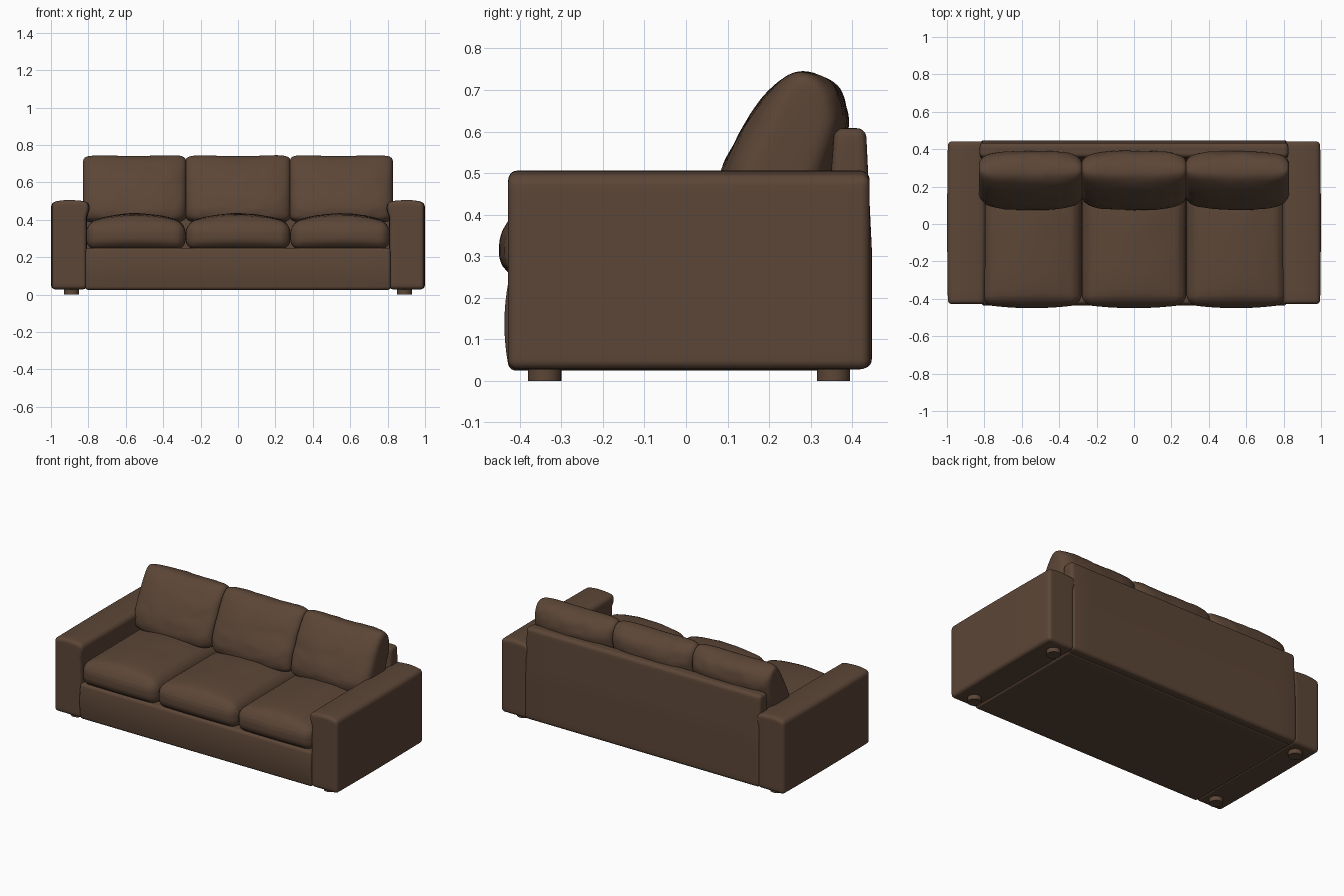
import bpy, bmesh, math
from mathutils import Vector, noise

if "Cube" in bpy.data.objects:
    bpy.data.objects.remove(bpy.data.objects["Cube"])

brown = bpy.data.materials.new("brown leather")
brown.diffuse_color = (0.107, 0.061, 0.038, 1)
brown.use_nodes = True
brown.node_tree.nodes["Principled BSDF"].inputs["Base Color"].default_value = brown.diffuse_color


def finish(name, bm):
    bmesh.ops.recalc_face_normals(bm, faces=bm.faces)
    me = bpy.data.meshes.new(name)
    bm.to_mesh(me)
    bm.free()
    me.materials.append(brown)
    ob = bpy.data.objects.new(name, me)
    bpy.context.collection.objects.link(ob)
    bpy.context.view_layer.objects.active = ob
    ob.select_set(True)
    bpy.ops.object.shade_smooth_by_angle(angle=math.radians(40))
    ob.select_set(False)
    return ob


def soft_box(name, lo, hi, r, shape=None, cuts=12):
    """Rounded box, sliced into a grid; shape(co, u, v, w) then offsets each point."""
    lo, hi = Vector(lo), Vector(hi)
    mid, half = (lo + hi) / 2, (hi - lo) / 2
    bm = bmesh.new()
    bmesh.ops.create_cube(bm, size=2)
    for v in bm.verts:
        v.co = Vector([mid[i] + v.co[i] * half[i] for i in range(3)])
    bmesh.ops.bevel(bm, geom=bm.edges[:], offset=r, segments=5, profile=0.5,
                    affect='EDGES', clamp_overlap=True)
    if shape:
        for axis in range(3):
            n = Vector([float(i == axis) for i in range(3)])
            for k in range(1, cuts):
                p = lo + (hi - lo) * (k / cuts)
                bmesh.ops.bisect_plane(bm, geom=bm.verts[:] + bm.edges[:] + bm.faces[:],
                                       plane_co=p, plane_no=n, dist=1e-5)
        for v in bm.verts:
            q = [(v.co[i] - mid[i]) / half[i] for i in range(3)]
            v.co += Vector(shape(v.co.copy(), *q))
    return finish(name, bm)


# Base with softly bulging front
soft_box("base", (-0.815, -0.425, 0.025), (0.815, 0.40, 0.25), 0.015,
         lambda c, u, v, w: (0, -0.012 * (1 - w * w) if v < -0.5 else 0, 0))

# Arms with domed tops, and round feet
for s, side in ((-1, "left"), (1, "right")):
    x0, x1 = sorted((s * 0.81, s * 0.995))
    soft_box("arm_" + side, (x0, -0.428, 0.028), (x1, 0.442, 0.492), 0.022,
             lambda c, u, v, w: (0.004 * u * (1 - v * v) + (-s * 0.012 if u * s < -0.5 and w > 0.7 else 0),
                                 0,
                                 0.014 * (1 - u * u) * max(w, 0)))
    for y, end in ((-0.34, "front"), (0.355, "back")):
        bm = bmesh.new()
        bmesh.ops.create_cone(bm, cap_ends=True, segments=32, radius1=0.04,
                              radius2=0.04, depth=0.04)
        bmesh.ops.translate(bm, verts=bm.verts, vec=(s * 0.89, y, 0.02))
        finish(f"foot_{end}_{side}", bm)

# Back frame, thinner towards its top
soft_box("back_frame", (-0.825, 0.335, 0.03), (0.825, 0.447, 0.608), 0.022,
         lambda c, u, v, w: (0, (0.022 if v < 0 else -0.014) * max(w, 0), 0))


# Seat cushions: crowned top, bulging front, light creases
def seat_shape(c, u, v, w):
    top = max(w, 0) * (1 - u * u) * (1 - abs(v) ** 4)
    front = max(-v, 0) * (1 - u * u) * (1 - w * w)
    crease = 0.003 * noise.noise((c.x * 14, c.y * 5, c.z * 5))
    return (0, -0.02 * front, 0.05 * top + (crease if w > 0 else 0)
            + 0.025 * max(w, 0) * (1 - u * u) * max(-v, 0) ** 4)


for name, a, b in (("left", -0.812, -0.28), ("middle", -0.28, 0.28), ("right", 0.28, 0.812)):
    soft_box("seat_" + name, (a, -0.43, 0.24), (b, 0.26, 0.385), 0.055, seat_shape, 16)

# Back cushions: side profile (y, z) lofted across the width and pinched at the ends
PROFILE = [(0.075, 0.44), (0.088, 0.51), (0.125, 0.585), (0.16, 0.65), (0.205, 0.71),
           (0.245, 0.743), (0.285, 0.75), (0.335, 0.735), (0.372, 0.70), (0.388, 0.65),
           (0.386, 0.60), (0.36, 0.50), (0.32, 0.40), (0.20, 0.375), (0.10, 0.39)]


def smooth_loop(pts, steps):
    out, n = [], len(pts)
    for i in range(n):
        p0, p1, p2, p3 = [Vector(pts[(i + k) % n]) for k in (-1, 0, 1, 2)]
        for j in range(steps):
            t = j / steps
            out.append(0.5 * (2 * p1 + (p2 - p0) * t + (2 * p0 - 5 * p1 + 4 * p2 - p3) * t ** 2
                              + (3 * p1 - p0 - 3 * p2 + p3) * t ** 3))
    return out


LOOP = smooth_loop(PROFILE, 5)


def back_cushion(name, a, b, rows=48):
    bm = bmesh.new()
    rings = []
    for i in range(rows + 1):
        ang = math.pi * (0.015 + 0.97 * i / rows) - math.pi / 2
        sn, cs = math.sin(ang), math.cos(ang)
        t = math.copysign(abs(sn) ** 0.8, sn)
        thick, tall = cs ** 0.38, cs ** 0.13
        ring = []
        for p in LOOP:
            mid_y = 0.205 + (p.y - 0.4) * 0.27
            y = mid_y + (p.x - mid_y) * thick
            z = 0.55 + (p.y - 0.55) * tall
            # corners stand slightly proud of the sagging top edge
            z += max(0, (p.y - 0.6) / 0.15) * (0.022 * t * t - 0.010)
            x = (a + b) / 2 + t * (b - a) / 2
            fold = noise.noise((x * 7, y * 7, z * 11)) + 0.6 * noise.noise((x * 16, y * 9, z * 22))
            ring.append(bm.verts.new((x, y + 0.006 * fold * thick, z + 0.002 * fold)))
        rings.append(ring)
    n = len(LOOP)
    for r0, r1 in zip(rings, rings[1:]):
        for j in range(n):
            bm.faces.new((r0[j], r0[(j + 1) % n], r1[(j + 1) % n], r1[j]))
    bm.faces.new(rings[0])
    bm.faces.new(rings[-1])
    finish(name, bm)


for name, a, b in (("left", -0.83, -0.275), ("middle", -0.283, 0.283), ("right", 0.275, 0.83)):
    back_cushion("back_cushion_" + name, a, b)
